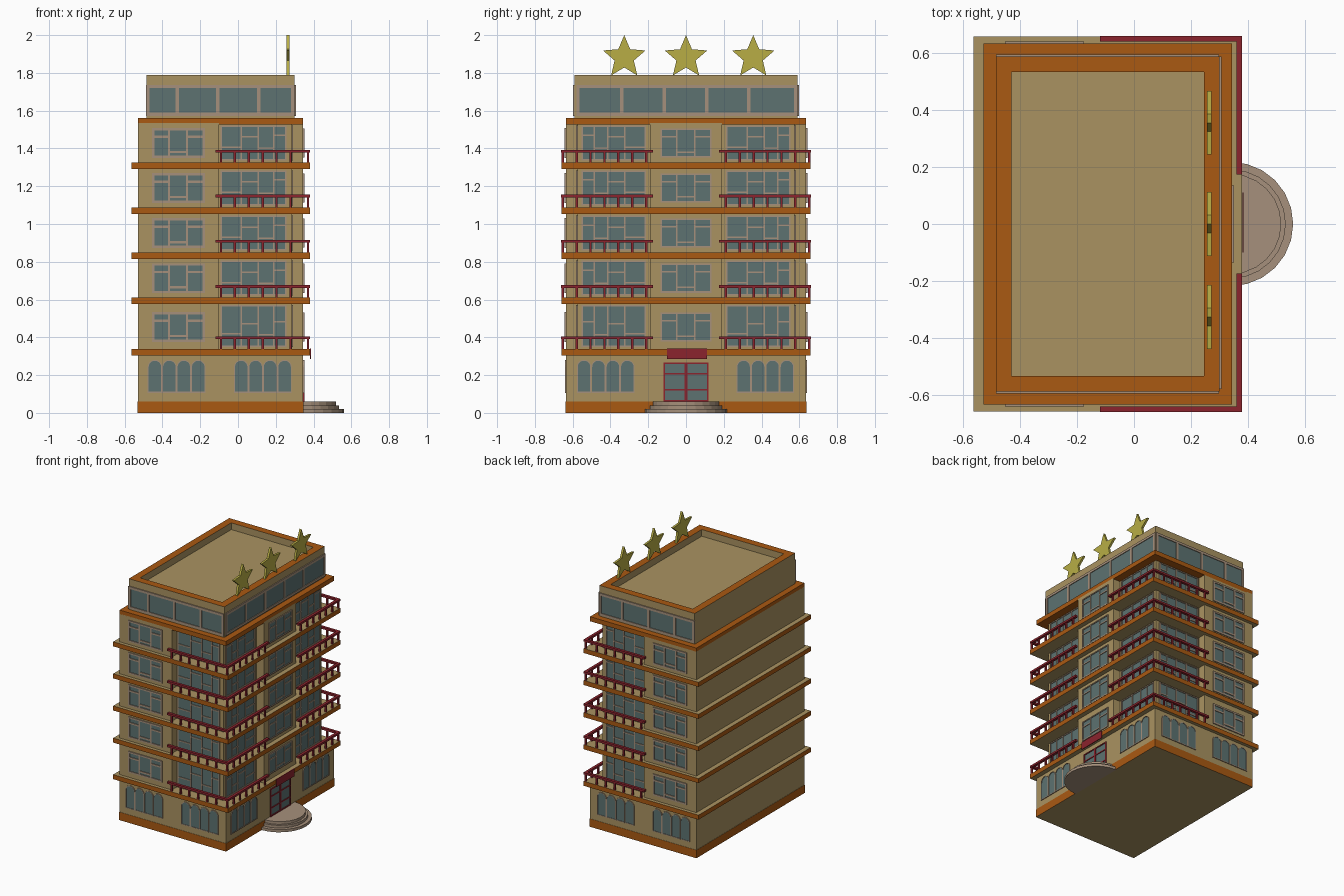
import bpy, bmesh, math
from mathutils import Vector

if "Cube" in bpy.data.objects:
    bpy.data.objects.remove(bpy.data.objects["Cube"])

COL = {"tan": (0.40, 0.29, 0.12), "orange": (0.40, 0.10, 0.006), "glass": (0.11, 0.17, 0.165),
       "red": (0.26, 0.017, 0.026), "trim": (0.38, 0.28, 0.20), "yellow": (0.48, 0.42, 0.06)}
MATS = {}
for key, c in COL.items():
    MATS[key] = bpy.data.materials.new(key)
    MATS[key].diffuse_color = (*c, 1)

# Each facade maps (along, up, outward) to world space; "plan" extrudes upward
FACE = {"front": lambda u, v, d: Vector((u, -d, v)),
        "back": lambda u, v, d: Vector((u, d, v)),
        "right": lambda u, v, d: Vector((d, u, v)),
        "plan": lambda u, v, d: Vector((u, v, d))}
PARTS = {}


def prism(name, pts, d0, d1, face, mat, cap=None):
    """Extrude a 2D outline between two depths and add it to the named part."""
    bm, slots = PARTS.setdefault(name, (bmesh.new(), []))
    cap = cap or mat
    for m in (mat, cap):
        if m not in slots:
            slots.append(m)
    a = [bm.verts.new(FACE[face](u, v, d0)) for u, v in pts]
    b = [bm.verts.new(FACE[face](u, v, d1)) for u, v in pts]
    ends = [bm.faces.new(a[::-1]), bm.faces.new(b)]
    sides = [bm.faces.new((a[i - 1], a[i], b[i], b[i - 1])) for i in range(len(a))]
    for f in ends:
        f.material_index = slots.index(cap)
    for f in sides:
        f.material_index = slots.index(mat)
    bmesh.ops.recalc_face_normals(bm, faces=ends + sides)
    return bm, ends[1]


def rect(u0, u1, v0, v1):
    return [(u0, v0), (u1, v0), (u1, v1), (u0, v1)]


def window(name, face, d, us, splits, z0, z1, bar=0.008, trim="trim"):
    """Glazed panel with column bars at us and cross bars per column."""
    prism(name + "_glass", rect(us[0], us[-1], z0, z1), d - 0.004, d + 0.002, face, "glass")
    h, fr = bar / 2, name + "_frame"
    for u in us:
        prism(fr, rect(u - h, u + h, z0 - h, z1 + h), d - 0.004, d + 0.007, face, trim)
    for i in range(len(us) - 1):
        for z in [z0, z1] + list(splits[i]):
            prism(fr, rect(us[i] + h, us[i + 1] - h, z - h, z + h), d - 0.004, d + 0.007, face, trim)


def arch(u, r, z0, z1, n=10):
    top = [(u + r * math.cos(math.pi * i / n), z1 - r + r * math.sin(math.pi * i / n)) for i in range(n + 1)]
    return [(u + r, z0)] + top[1:-1] + [(u - r, z0)] if z1 - r <= z0 else [(u + r, z0)] + top + [(u - r, z0)]


# Building mass: ground floor and plinth
X0, X1, Y1 = -0.53, 0.345, 0.635
prism("plinth", rect(X0 - 0.002, X1 + 0.002, -Y1 - 0.002, Y1 + 0.002), 0, 0.06, "plan", "orange", "tan")
prism("ground_floor", rect(X0, X1, -Y1, Y1), 0.06, 0.305, "plan", "tan")

# Upper storeys with two recessed balcony corners
RX, RY = 0.285, 0.575
half = [(X0, -Y1), (-0.10, -Y1), (-0.10, -RY), (RX, -RY), (RX, -0.19), (X1, -0.19)]
prism("upper_walls", half + [(x, -y) for x, y in half[::-1]], 0.32, 1.535, "plan", "tan")
prism("top_cornice", rect(X0, X1, -Y1, Y1), 1.528, 1.562, "plan", "orange")

# Floor slabs, windows and balcony railings on every storey
for k, z in enumerate([0.338, 0.610, 0.849, 1.088, 1.326]):
    prism("floor_slabs", rect(-0.565, 0.38, -0.66, 0.66), z - 0.034, z, "plan", "orange", "tan")
    lift = 0.014 if k == 0 else 0
    top = z + (0.228 if k == 0 else 0.192)
    a, b = z + 0.03 + lift, z + 0.176 + lift
    low, high = a + 0.025, b - 0.04
    sp = [[high], [low], [high]]
    window("centre_windows", "right", X1, [-0.132, -0.05, 0.047, 0.132], sp, a, b)
    bal = [[z + 0.08], [z + 0.135], [z + 0.075], [z + 0.145]]
    cols = [0.215, 0.325, 0.415, 0.485, 0.55]
    window("balcony_windows", "right", RX, cols, bal, z + 0.015, top)
    window("balcony_windows", "right", RX, [-u for u in cols[::-1]], bal[::-1], z + 0.015, top)
    for face, s in (("front", -1), ("back", 1)):
        window("side_windows", face, Y1, [-0.448, -0.365, -0.27, -0.182], sp, a, b, 0.012)
        window("balcony_windows", face, RY, [-0.088, 0.018, 0.108, 0.19, 0.252], bal, z + 0.015, top)
        # L-shaped handrail and posts
        L = [(-0.12, 0.662), (0.38, 0.662), (0.38, 0.175), (0.36, 0.175), (0.36, 0.642), (-0.12, 0.642)]
        prism("handrails", [(x, s * y) for x, y in L], z + 0.052, z + 0.067, "plan", "red")
        posts = [(-0.09 + 0.0735 * i, 0.652) for i in range(6)] + [(0.37, 0.652 - 0.0735 * i) for i in range(7)]
        for x, y in posts:
            prism("railing_posts", rect(x - 0.006, x + 0.006, s * y - 0.006, s * y + 0.006),
                  z, z + 0.053, "plan", "red")

# Arched ground floor windows, four per group
for face, d, starts in (("front", Y1, (-0.44, -0.018 + 0.035)), ("back", Y1, (-0.44, 0.017)),
                        ("right", X1, (-0.54, 0.305))):
    for s in starts:
        for i in range(4):
            u = s + i * 0.0765
            outer, inner = arch(u, 0.038, 0.106, 0.281), arch(u, 0.033, 0.112, 0.276)
            prism("arched_glass", inner, d - 0.004, d + 0.003, face, "glass")
            prism("arched_frames", outer + inner[::-1], d - 0.004, d + 0.006, face, "trim")
            prism("arched_frames", rect(u - 0.038, u + 0.038, 0.106, 0.112), d - 0.004, d + 0.006, face, "trim")

# Entrance: double door, plain sign board, half-round steps
window("entrance_door", "right", X1, [-0.115, -0.004, 0.004, 0.115],
       [[0.122, 0.208], [], [0.122, 0.208]], 0.064, 0.262, 0.008, "red")
prism("blank_sign", rect(-0.10, 0.11, 0.285, 0.342), 0.381, 0.386, "right", "red")
for i, r in enumerate((0.218, 0.192, 0.176)):
    pts = [(X1 - 0.003 + r * math.cos(t), r * math.sin(t))
           for t in (math.pi * (j / 12 - 0.5) for j in range(13))]
    prism("entrance_steps", pts, 0.02 * i, 0.02 * (i + 1), "plan", "trim")

# Penthouse with sunken roof and coloured parapet top
bm, roof = prism("penthouse", rect(-0.485, 0.30, -0.59, 0.59), 1.56, 1.79, "plan", "tan")
PARTS["penthouse"][1].append("orange")
rim = bmesh.ops.inset_region(bm, faces=[roof], thickness=0.077)["faces"]
for f in rim:
    f.material_index = 1
floor = bmesh.ops.extrude_discrete_faces(bm, faces=[roof])["faces"][0]
bmesh.ops.translate(bm, vec=(0, 0, -0.05), verts=floor.verts)
for face in ("front", "back"):
    window("penthouse_windows", face, 0.59, [-0.477, -0.322, -0.108, 0.11, 0.29], [[]] * 4, 1.58, 1.728, 0.018)
window("penthouse_windows", "right", 0.30, [-0.572, -0.34, -0.115, 0.11, 0.333, 0.58], [[]] * 5, 1.58, 1.728, 0.018)

# Three rooftop stars
for y in (-0.327, 0, 0.356):
    pts = []
    for i in range(10):
        r, t = (0.118, 0.0535)[i % 2], math.pi / 2 + i * math.pi / 5
        pts.append((y + r * math.cos(t), 1.882 + r * math.sin(t)))
    prism("roof_stars", pts, 0.257, 0.273, "right", "yellow")

# Turn every collected part into an object
for name, (bm, slots) in PARTS.items():
    mesh = bpy.data.meshes.new(name)
    bm.to_mesh(mesh)
    bm.free()
    for m in slots:
        mesh.materials.append(MATS[m])
    bpy.context.collection.objects.link(bpy.data.objects.new(name, mesh))

for m in bpy.data.materials:
    if m.users and not m.is_grease_pencil:
        m.use_nodes = True
        m.node_tree.nodes["Principled BSDF"].inputs["Base Color"].default_value = m.diffuse_color
